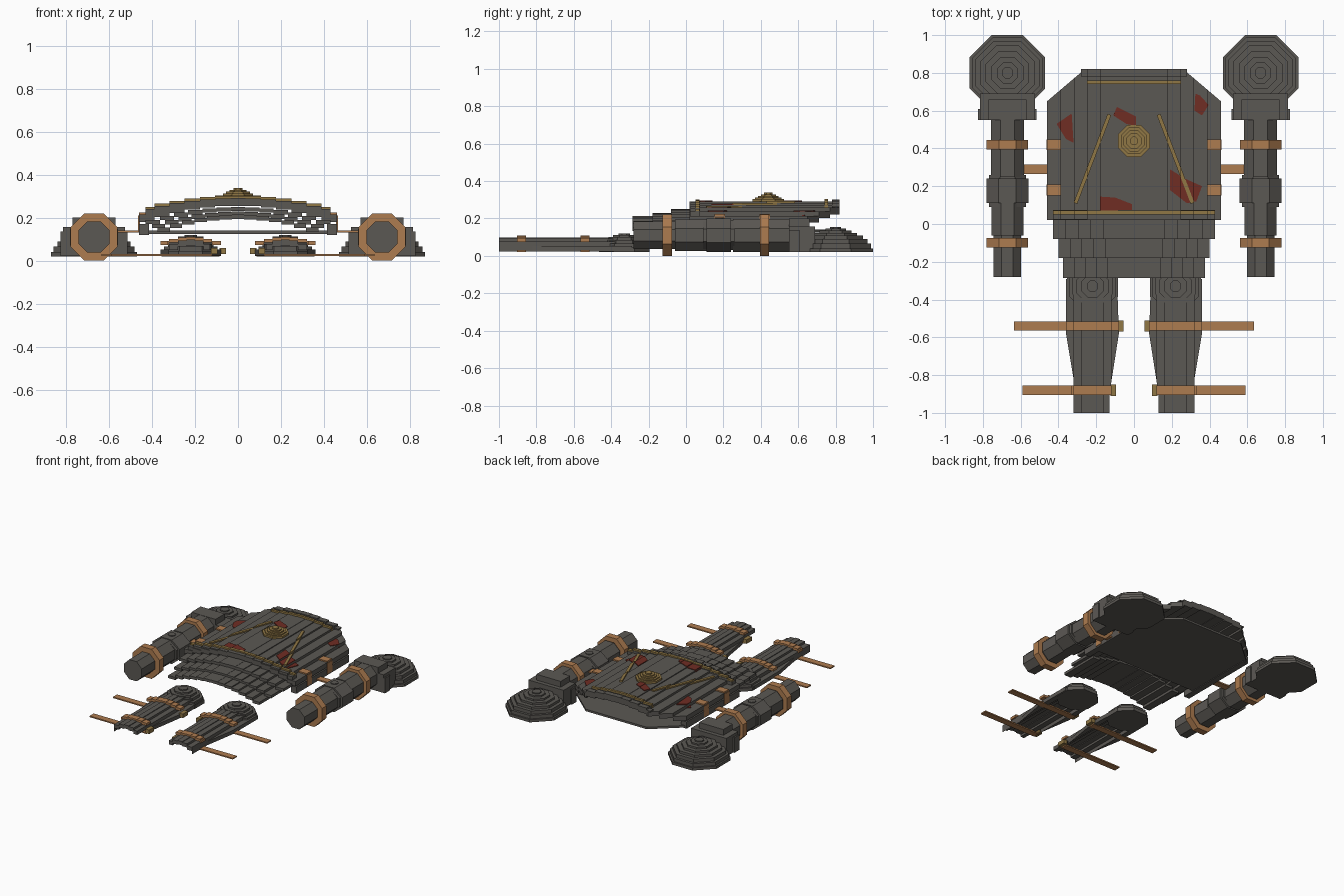
import bpy, bmesh, math
from mathutils import Matrix, Vector

cube = bpy.data.objects.get("Cube")
if cube:
    bpy.data.objects.remove(cube, do_unlink=True)


def material(name, rgb):
    m = bpy.data.materials.new(name)
    m.use_nodes = True
    m.diffuse_color = (*rgb, 1)
    m.node_tree.nodes["Principled BSDF"].inputs["Base Color"].default_value = (*rgb, 1)
    return m


GREY = material("dark iron", (.105, .098, .088))
ORANGE = material("tan leather", (.42, .20, .08))
GOLD = material("dull brass", (.28, .185, .06))
RED = material("dark red", (.16, .026, .017))


def finish(name, bm, mat):
    bmesh.ops.recalc_face_normals(bm, faces=bm.faces)
    mesh = bpy.data.meshes.new(name)
    bm.to_mesh(mesh)
    bm.free()
    mesh.materials.append(mat)
    bpy.context.collection.objects.link(bpy.data.objects.new(name, mesh))


def extrude(bm, poly, lo, hi):
    low = [bm.verts.new((x, y, lo)) for x, y in poly]
    top = [bm.verts.new((x, y, hi)) for x, y in poly]
    bm.faces.new(low[::-1])
    bm.faces.new(top)
    n = len(poly)
    for i in range(n):
        j = (i + 1) % n
        bm.faces.new((low[i], low[j], top[j], top[i]))


def clip(poly, x, keep):
    out = []
    for p, q in zip(poly, poly[1:] + poly[:1]):
        dp, dq = p[0] - x, q[0] - x
        if keep * dp >= 0:
            out.append(p)
        if dp * dq < 0:
            t = dp / (dp - dq)
            out.append((x, p[1] + t * (q[1] - p[1])))
    return out


# Cut an outline into lengthwise slats, each lifted to the height of the arch
def slats(name, poly, cuts, height, lo, hi, mat):
    bm = bmesh.new()
    for a, b in zip(cuts, cuts[1:]):
        part = clip(clip(poly, a, 1), b, -1)
        if len(part) > 2 and max(p[0] for p in part) - min(p[0] for p in part) > .001:
            z = height((a + b) / 2)
            extrude(bm, part, z + lo, z + hi)
    finish(name, bm, mat)


def box(name, x, y, z, mat):
    bm = bmesh.new()
    extrude(bm, rect(x, y), *z)
    finish(name, bm, mat)


def rect(x, y):
    return [(x[0], y[0]), (x[1], y[0]), (x[1], y[1]), (x[0], y[1])]


def bar(p, q, w):
    p, q = Vector(p), Vector(q)
    n = (q - p).orthogonal().normalized() * w / 2
    return [tuple(v) for v in (p - n, q - n, q + n, p + n)]


def spaced(a, b, n):
    return [a + (b - a) * i / n for i in range(n + 1)]


def octagon(bm, size, depth, matrix):
    r = size / math.cos(math.pi / 8)
    bmesh.ops.create_cone(bm, cap_ends=True, segments=8, radius1=r, radius2=r, depth=depth,
                          matrix=matrix @ Matrix.Rotation(math.pi / 8, 4, 'Z'))


def tube(name, x, z, y0, y1, size, mat, squash=1):
    bm = bmesh.new()
    octagon(bm, size, y1 - y0, Matrix.Translation((x, (y0 + y1) / 2, z))
            @ Matrix.Diagonal((1, 1, squash, 1)) @ Matrix.Rotation(math.pi / 2, 4, 'X'))
    finish(name, bm, mat)


# Stack of shrinking octagonal steps
def dome(name, x, y, base, steps, mat):
    bm = bmesh.new()
    for size, top in steps:
        octagon(bm, size, top - base, Matrix.Translation((x, y, (base + top) / 2)))
        base = top
    finish(name, bm, mat)


# Breastplate
def chest(x):
    return .287 - .43 * x * x


def lip(x):
    return .285 - .28 * x * x


planks = spaced(-.46, .46, 13)
outline = [(-.46, .02), (.46, .02), (.46, .65), (.26, .82), (-.26, .82), (-.46, .65)]
slats("breastplate", outline, planks, chest, -.03, .005, GREY)
slats("neck_rim", rect((-.28, .28), (.78, .82)), planks, chest, .005, .014, GREY)
slats("front_lip", rect((-.43, .43), (.025, .075)), planks, lip, -.03, .005, GREY)
slats("lower_trim", rect((-.43, .43), (.05, .072)), planks, lip, .005, .016, GOLD)
back = [(x * .97, max(y, .12)) for x, y in outline]
bm = bmesh.new()
extrude(bm, back, .125, .14)
finish("backplate", bm, GREY)


def trim(name, poly, mat, top=.015):
    slats(name, poly, planks, chest, .005, top, mat)


trim("neck_trim", rect((-.25, .25), (.741, .759)), GOLD, .018)
dome("medallion", 0, .44, .285,
     [(.085, .304), (.07, .312), (.055, .321), (.04, .329), (.022, .338)], GOLD)

# Red cloth patches
patches = [
    [(-.41, .53), (-.33, .585), (-.32, .43), (-.36, .45)],
    [(-.09, .62), (.01, .57), (.01, .52), (-.04, .53), (-.11, .575)],
    [(.32, .60), (.325, .69), (.35, .68), (.395, .63), (.36, .575)],
    [(.19, .29), (.27, .24), (.36, .20), (.33, .12), (.28, .11), (.19, .18)],
    [(-.18, .07), (-.18, .145), (-.1, .14), (-.01, .105), (-.01, .075)],
]
for i, patch in enumerate(patches):
    trim(f"red_patch_{i + 1}", patch, RED, .010)

# Overlapping waist rows
rows = [(.43, -.08, .2, .25, .38), (.40, -.18, .12, .228, .42), (.375, -.285, .02, .214, .5)]
for i, (half, y0, y1, crown, drop) in enumerate(rows):
    slats(f"waist_row_{i + 1}", rect((-half, half), (y0, y1)), spaced(-half, half, 13),
          lambda x: crown - drop * x * x, -.02, 0, GREY)


def shin(x):
    return .098 - 3.2 * (abs(x) - .22) ** 2


def wrap(x):
    return .099 - 1.2 * (abs(x) - .22) ** 2


for side, s in (("left", 1), ("right", -1)):
    def flip(poly):
        return [(s * x, y) for x, y in poly]

    # Breastplate side
    trim(side + "_diagonal_trim", flip(bar((.13, .58), (.31, .11), .02)), GOLD)
    box(side + "_side_rail", (s * .415, s * .46), (.03, .65), (.12, .17), GREY)
    for n, y in (("rear", .42), ("front", .18)):
        span = (y - .028, y + .028)
        trim(f"{side}_{n}_clasp", flip(rect((.39, .464), span)), ORANGE, .014)
        box(f"{side}_{n}_clasp_drop", (s * .455, s * .464), span, (.13, .21), ORANGE)
    box(side + "_shoulder_strap", (s * .45, s * .6), (.265, .315), (.13, .14), ORANGE)

    # Arm
    cx, cz = s * .67, .11
    for n, y0, y1, size, squash in (
            ("forearm", -.28, -.05, .073, 1), ("forearm_guard", -.06, .12, .085, 1),
            ("elbow_lower", .09, .13, .098, .8), ("elbow", .11, .24, .112, .8),
            ("elbow_upper", .23, .26, .098, .8), ("upper_arm", .25, .6, .088, 1)):
        tube(f"{side}_{n}", cx, cz, y0, y1, size, GREY, squash)
    dome(side + "_elbow_stud", cx, .18, .19, [(.025, .205)], GREY)
    for n, y in (("forearm", -.1), ("upper_arm", .42)):
        tube(f"{side}_{n}_strap", cx, cz, y - .025, y + .025, .11, ORANGE)
    for n, w, y0, y1, top in (("wide", .155, .55, .61, .135), ("mid", .145, .55, .69, .157),
                              ("top", .1, .55, .66, .2)):
        box(f"{side}_shoulder_cuff_{n}", (cx - w, cx + w), (y0, y1), (.022, top), GREY)
    dome(side + "_shoulder_dome", cx, .8, .02,
         [(.2, .04), (.188, .065), (.17, .09), (.145, .108), (.115, .123),
          (.085, .136), (.055, .147), (.03, .155)], GREY)

    # Leg
    leg = [(.09, -.29), (.36, -.29), (.36, -.58), (.32, -.82), (.32, -1),
           (.13, -1), (.13, -.9), (.08, -.58)]
    cuts = sorted(s * x for x in spaced(.08, .36, 7))
    slats(side + "_greave", flip(leg), cuts, shin, -.028, 0, GREY)
    dome(side + "_knee", s * .22, -.33, .02,
         [(.135, .045), (.125, .065), (.105, .085), (.085, .1), (.06, .112), (.03, .12)], GREY)
    for n, y, x0, x1, end in (("calf", -.54, .08, .36, .635), ("ankle", -.88, .12, .33, .59)):
        span = (y - .024, y + .024)
        slats(f"{side}_{n}_strap", flip(rect((x0, x1), span)), cuts, wrap, -.008, .01, ORANGE)
        box(f"{side}_{n}_strap_tail", (s * x0, s * end), span, (.022, .031), ORANGE)
        edge = s * (x0 - .025), s * (x0 + .005)
        box(f"{side}_{n}_buckle", edge, (y - .03, y + .03), (.03, .06), GOLD)
